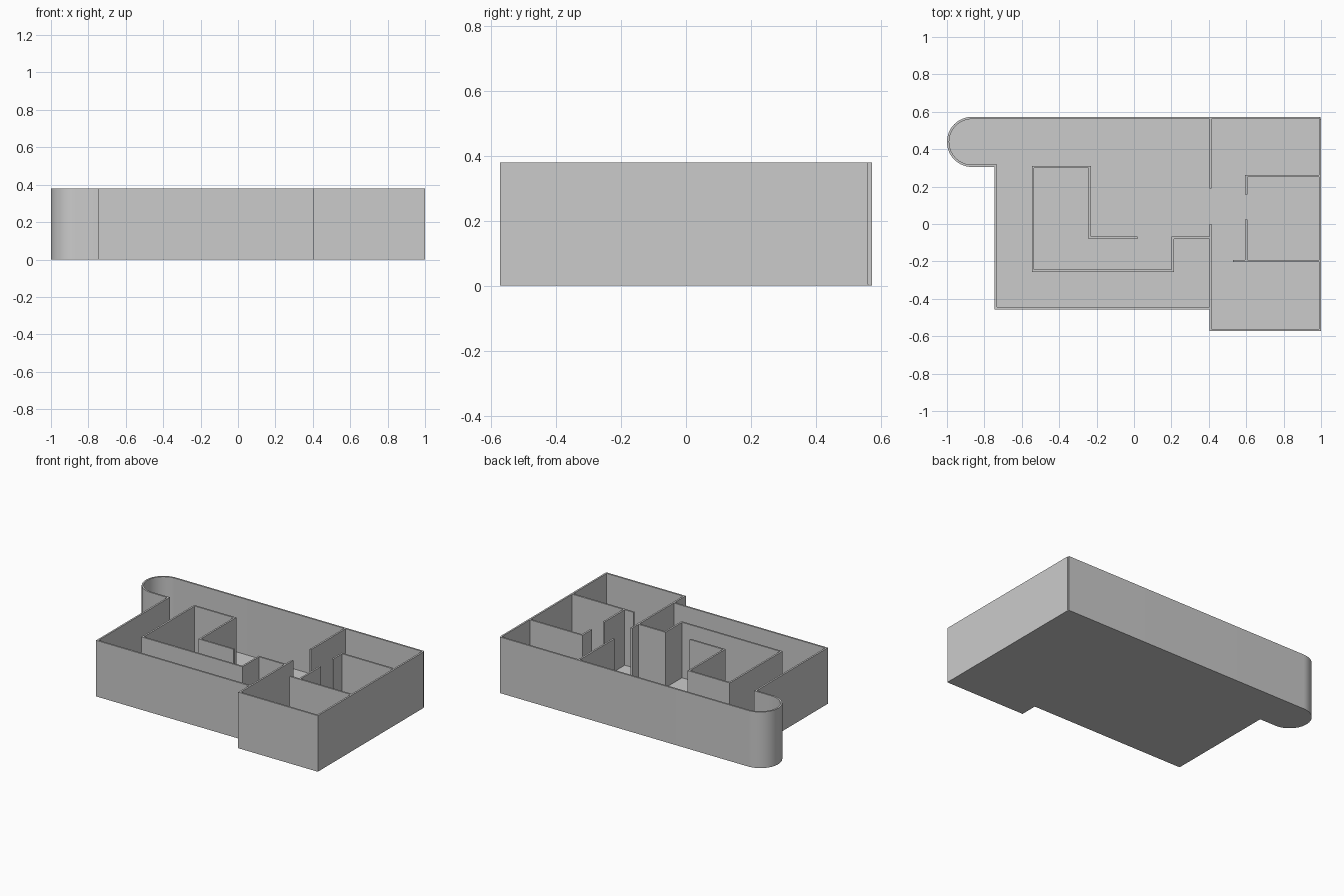
import bpy, bmesh
from math import sin, cos, pi, radians
from mathutils import Vector

if "Cube" in bpy.data.objects:
    bpy.data.objects.remove(bpy.data.objects["Cube"])

HEIGHT = 0.38
HALF = 0.006       # half the wall thickness
FLOOR = 0.004


def offset(path, d):
    """Mitred offset of an open path, positive to the right."""
    pts = [Vector(p) for p in path]
    out = []
    for i, p in enumerate(pts):
        dirs = []
        if i > 0:
            dirs.append((p - pts[i - 1]).normalized())
        if i < len(pts) - 1:
            dirs.append((pts[i + 1] - p).normalized())
        normals = [Vector((v.y, -v.x)) for v in dirs]
        m = sum(normals, Vector((0, 0))).normalized()
        out.append(p + m * d / m.dot(normals[0]))
    return out


def finish(bm, name):
    bmesh.ops.recalc_face_normals(bm, faces=bm.faces)
    mesh = bpy.data.meshes.new(name)
    bm.to_mesh(mesh)
    bm.free()
    ob = bpy.data.objects.new(name, mesh)
    bpy.context.collection.objects.link(ob)
    return ob


def wall(name, path):
    """Upright wall of constant thickness following a centre line."""
    bm = bmesh.new()
    rings = []
    for r, l in zip(offset(path, HALF), offset(path, -HALF)):
        rings.append([bm.verts.new((p.x, p.y, z)) for p, z in
                      ((r, 0), (r, HEIGHT), (l, HEIGHT), (l, 0))])
    for a, b in zip(rings, rings[1:]):
        for k in range(4):
            n = (k + 1) % 4
            bm.faces.new((a[k], a[n], b[n], b[k]))
    bm.faces.new(rings[0])
    bm.faces.new(rings[-1][::-1])
    return finish(bm, name)


# Outer wall with the rounded bay at the back left
bay = [(-0.866 + 0.128 * cos(a), 0.439 + 0.128 * sin(a))
       for a in (pi / 2 + pi * i / 32 for i in range(33))]
outline = [(0.995, 0.567)] + bay + [
    (-0.739, 0.311), (-0.739, -0.451), (0.409, -0.451),
    (0.409, -0.567), (0.994, -0.567), (0.994, 0.561)]
shell = wall("outer_wall", outline)
bpy.context.view_layer.objects.active = shell
shell.select_set(True)
bpy.ops.object.shade_smooth_by_angle(angle=radians(30))

# Floor slab filling the outer outline
bm = bmesh.new()
face = bm.faces.new([bm.verts.new((p.x, p.y, 0)) for p in offset(outline, HALF)])
top = bmesh.ops.extrude_face_region(bm, geom=[face], use_keep_orig=True)["geom"]
bmesh.ops.translate(bm, vec=(0, 0, FLOOR),
                    verts=[v for v in top if isinstance(v, bmesh.types.BMVert)])
finish(bm, "floor")

# Inner partitions, with gaps left for the doorways
partitions = {
    "core_room_wall": [(0.02, -0.073), (-0.236, -0.073), (-0.236, 0.305),
                       (-0.54, 0.305), (-0.54, -0.25), (0.207, -0.25),
                       (0.207, -0.073), (0.403, -0.073)],
    "dividing_wall_back": [(0.409, 0.561), (0.409, 0.19)],
    "dividing_wall_front": [(0.409, 0.0), (0.409, -0.451)],
    "back_room_wall": [(0.988, 0.256), (0.6, 0.256), (0.6, 0.157)],
    "middle_room_wall": [(0.6, 0.025), (0.6, -0.192)],
    "front_room_wall": [(0.53, -0.198), (0.988, -0.198)],
}
for name, path in partitions.items():
    wall(name, path)
